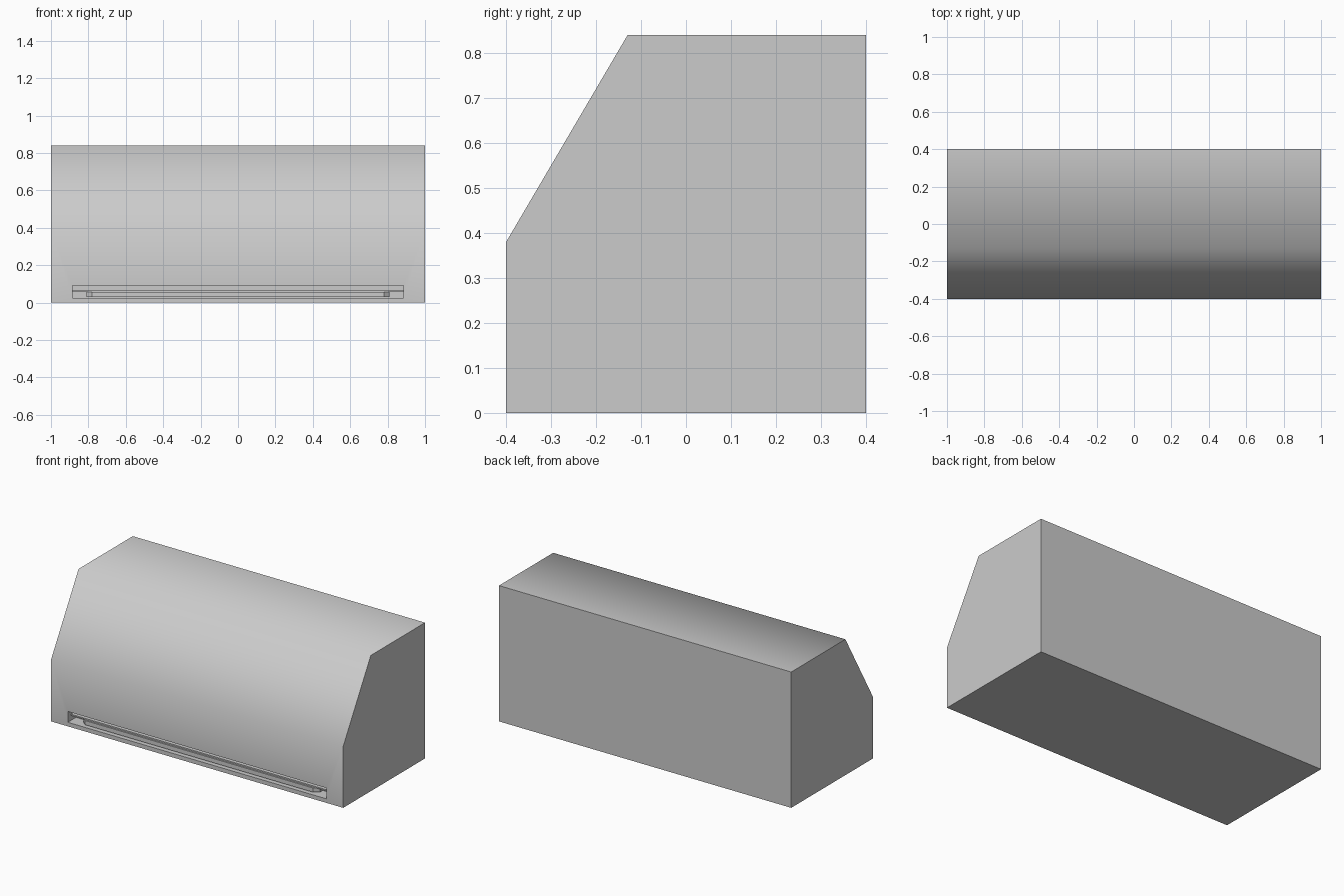
import bpy, bmesh, math

if "Cube" in bpy.data.objects:
    bpy.data.objects.remove(bpy.data.objects["Cube"])


def prism(name, pts, to3d, offset):
    """Extrude a closed profile by an offset vector."""
    bm = bmesh.new()
    face = bm.faces.new([bm.verts.new(to3d(a, b)) for a, b in pts])
    new = bmesh.ops.extrude_face_region(bm, geom=[face])["geom"]
    bmesh.ops.translate(bm, vec=offset,
                        verts=[v for v in new if isinstance(v, bmesh.types.BMVert)])
    bmesh.ops.recalc_face_normals(bm, faces=bm.faces)
    mesh = bpy.data.meshes.new(name)
    bm.to_mesh(mesh)
    bm.free()
    ob = bpy.data.objects.new(name, mesh)
    bpy.context.collection.objects.link(ob)
    return ob


def box(name, x, y0, y1, z0, z1):
    pts = [(-x, y0), (x, y0), (x, y1), (-x, y1)]
    return prism(name, pts, lambda a, b: (a, b, z0), (0, 0, z1 - z0))


# Hood housing with sloped front
profile = [(-0.4, 0), (0.4, 0), (0.4, 0.84), (-0.13, 0.84), (-0.4, 0.38)]
housing = prism("housing", profile, lambda y, z: (-1, y, z), (2, 0, 0))

# Long slot along the bottom of the front
cutter = box("slot_cutter", 0.885, -0.45, -0.32, 0.025, 0.092)
cutter.hide_render = True
cutter.hide_viewport = True
cut = housing.modifiers.new("slot", "BOOLEAN")
cut.operation = "DIFFERENCE"
cut.solver = "EXACT"
cut.object = cutter
bpy.context.view_layer.objects.active = housing
housing.select_set(True)
bpy.ops.object.modifier_apply(modifier=cut.name)
bpy.ops.object.shade_smooth_by_angle(angle=math.radians(62))
bpy.data.objects.remove(cutter)

# Thin shelf across the slot
box("slot_shelf", 0.885, -0.37, -0.32, 0.056, 0.064)

# Bar with tapered ends under the shelf
bar = [(-0.78, -0.38), (0.78, -0.38), (0.81, -0.355), (0.81, -0.32),
       (-0.81, -0.32), (-0.81, -0.355)]
prism("slot_bar", bar, lambda x, y: (x, y, 0.03), (0, 0, 0.026))
